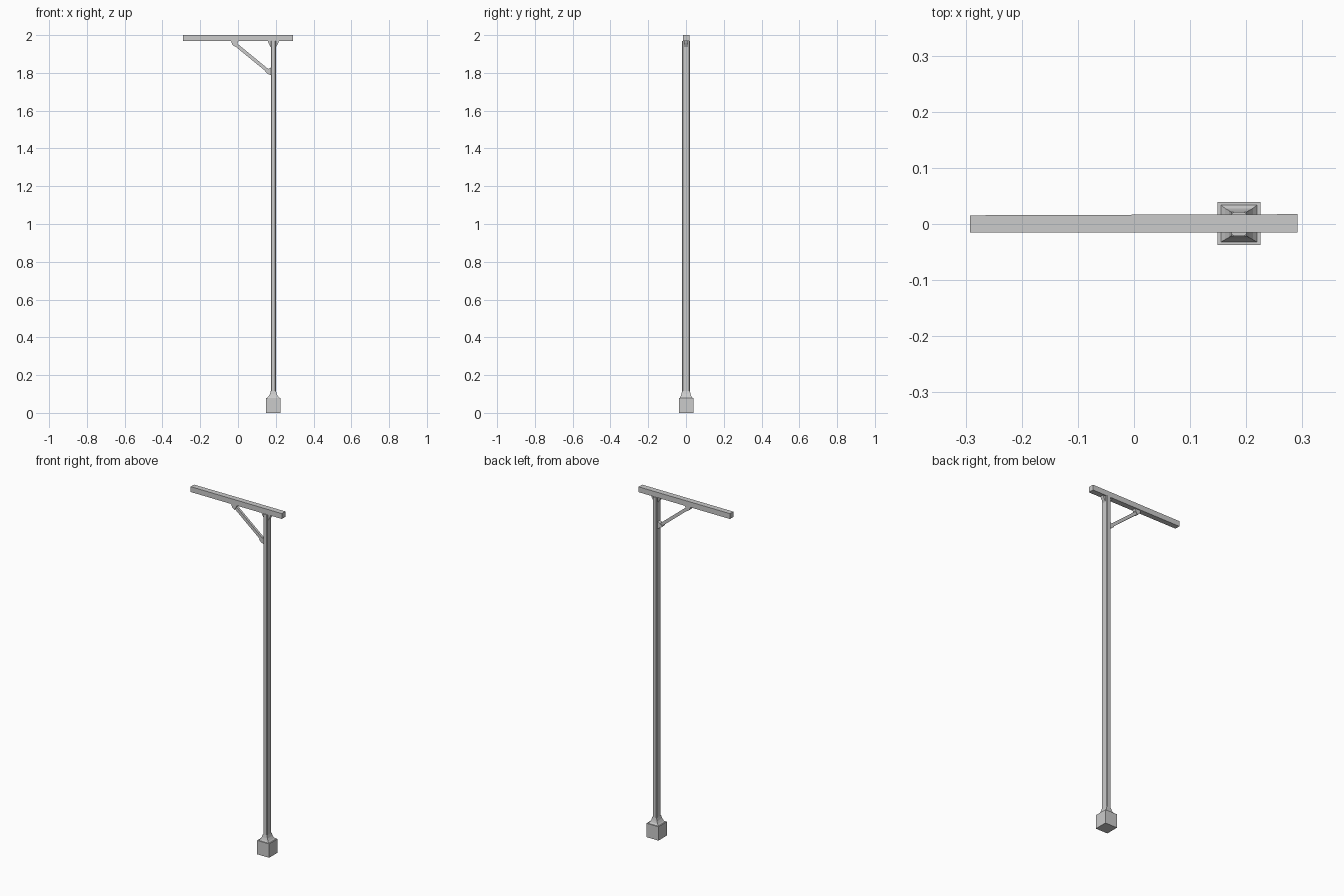
import bpy, bmesh, math
from mathutils import Vector

if "Cube" in bpy.data.objects:
    bpy.data.objects.remove(bpy.data.objects["Cube"])

PX = 0.187  # post centre in x


def loft(name, rings, chamfer=0.0):
    """Stack of rectangular rings (x, y, z, half_x, half_y) with optional cut corners."""
    bm = bmesh.new()
    loops = []
    for x, y, z, hx, hy in rings:
        c = chamfer
        if c:
            pts = [(hx, -hy + c), (hx, hy - c), (hx - c, hy), (-hx + c, hy),
                   (-hx, hy - c), (-hx, -hy + c), (-hx + c, -hy), (hx - c, -hy)]
        else:
            pts = [(hx, -hy), (hx, hy), (-hx, hy), (-hx, -hy)]
        loops.append([bm.verts.new((x + a, y + b, z)) for a, b in pts])
    n = len(loops[0])
    for lo, hi in zip(loops, loops[1:]):
        for i in range(n):
            j = (i + 1) % n
            bm.faces.new((lo[i], lo[j], hi[j], hi[i]))
    bm.faces.new(loops[0][::-1])
    bm.faces.new(loops[-1])
    return finish(name, bm)


def prism(name, profile, hy):
    """Side profile in x, z extruded symmetrically along y."""
    bm = bmesh.new()
    face = bm.faces.new([bm.verts.new((x, -hy, z)) for x, z in profile])
    out = bmesh.ops.extrude_face_region(bm, geom=[face])
    for v in out["geom"]:
        if isinstance(v, bmesh.types.BMVert):
            v.co.y = hy
    return finish(name, bm)


def finish(name, bm):
    bmesh.ops.recalc_face_normals(bm, faces=bm.faces)
    me = bpy.data.meshes.new(name)
    bm.to_mesh(me)
    bm.free()
    ob = bpy.data.objects.new(name, me)
    bpy.context.collection.objects.link(ob)
    return ob


# Footing block and the flared collar above it
loft("footing", [(PX, 0.001, 0, 0.0385, 0.0385), (PX, 0.001, 0.08, 0.0385, 0.0385)])
loft("base_collar", [(PX, 0.001, 0.08, 0.032, 0.033), (PX, 0, 0.088, 0.025, 0.028),
                     (PX, 0, 0.10, 0.018, 0.024), (PX, 0, 0.117, 0.0135, 0.021)])

# Tall post with cut corners
loft("post", [(PX, 0, 0.08, 0.0135, 0.021), (PX, 0, 1.969, 0.0135, 0.021)], 0.004)

# Crossbeam, slightly uneven at its ends
beam = prism("crossbeam", [(-0.292, 1.969), (0.291, 1.969), (0.291, 2.0), (-0.292, 2.0)], 0.0155)
for v in beam.data.vertices:
    if v.co.y > 0 and v.co.x > 0:
        v.co.y += 0.002

# Stepped bracket pair under the beam, either side of the post
for side, label in ((-1, "left"), (1, "right")):
    prism("top_bracket_" + label,
          [(PX + side * a, z) for a, z in ((0.012, 1.969), (0.030, 1.969), (0.026, 1.958),
                                           (0.0135, 1.936), (0.012, 1.936))], 0.010)

# Diagonal brace
a, b = Vector((-0.018, 1.955)), Vector((0.165, 1.805))
d = (b - a).normalized()
n = Vector((-d.y, d.x)) * 0.009
prism("diagonal_brace", [a + n, a - n, b - n, b + n], 0.007)

# Brace end blocks
prism("brace_beam_block", [(-0.037, 1.969), (0.002, 1.969), (-0.006, 1.951),
                           (-0.016, 1.938), (-0.030, 1.950)], 0.011)
prism("brace_post_block", [(0.175, 1.787), (0.175, 1.828), (0.158, 1.820),
                           (0.142, 1.808), (0.156, 1.796)], 0.011)
